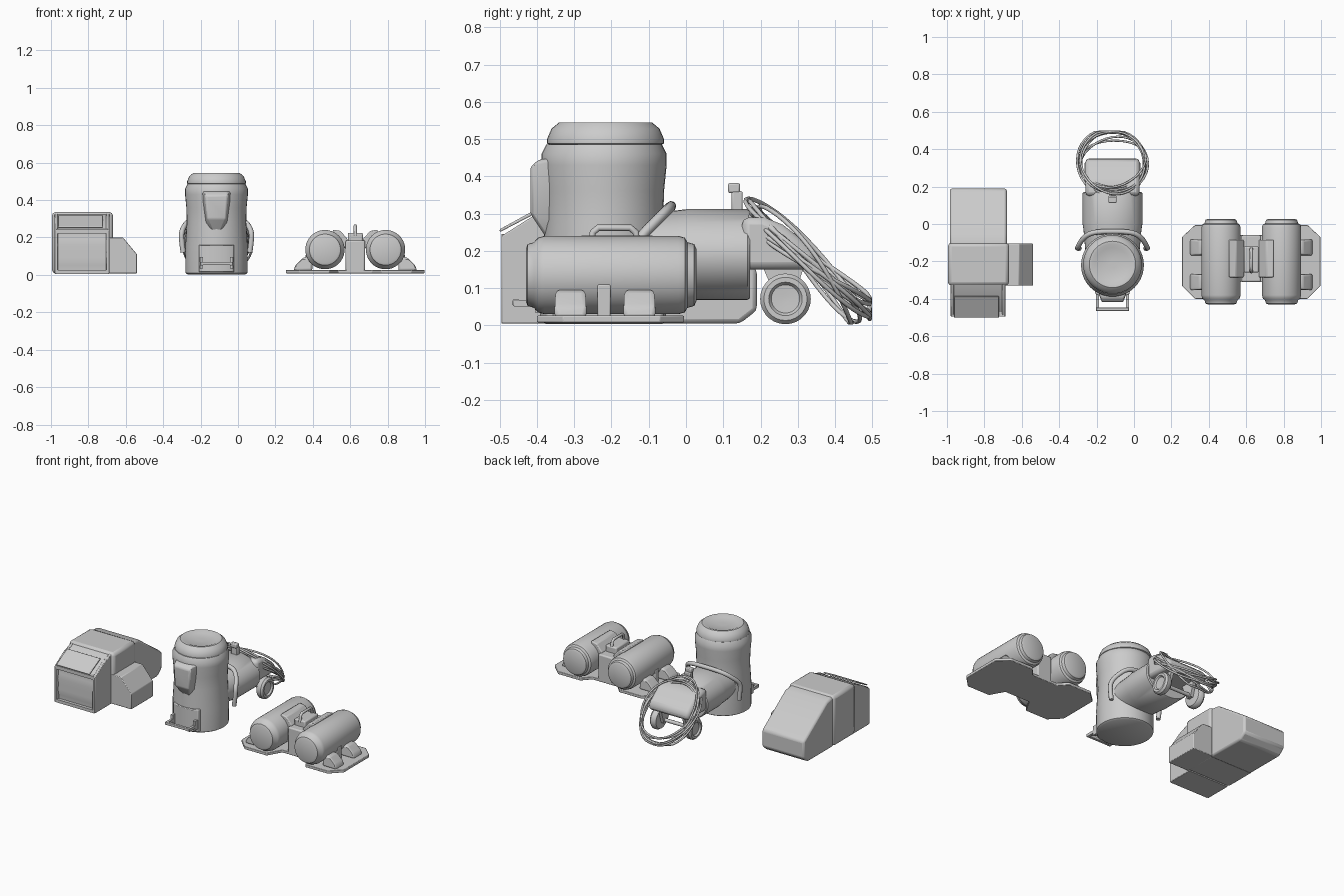
import bpy, bmesh, math, random
from mathutils import Vector, Matrix

if "Cube" in bpy.data.objects:
    bpy.data.objects.remove(bpy.data.objects["Cube"])

random.seed(4)
grey = bpy.data.materials.new("plain_grey")
grey.diffuse_color = (0.6, 0.6, 0.6, 1)
grey.use_nodes = True
grey.node_tree.nodes["Principled BSDF"].inputs["Base Color"].default_value = grey.diffuse_color


def finish(name, bm, bevel=0.0, angle=35):
    bmesh.ops.recalc_face_normals(bm, faces=bm.faces)
    me = bpy.data.meshes.new(name)
    bm.to_mesh(me)
    bm.free()
    me.shade_smooth()
    me.set_sharp_from_angle(angle=math.radians(angle))
    me.materials.append(grey)
    ob = bpy.data.objects.new(name, me)
    bpy.context.collection.objects.link(ob)
    if bevel:
        m = ob.modifiers.new("bevel", 'BEVEL')
        m.width, m.segments, m.limit_method = bevel, 2, 'ANGLE'
    return ob


def prism(name, pts, a, b, axis='x', bevel=0.0):
    """Extrude a 2D outline from a to b along an axis."""
    place = {'x': lambda p, h: (h, p[0], p[1]),
             'y': lambda p, h: (p[0], h, p[1]),
             'z': lambda p, h: (p[0], p[1], h)}[axis]
    bm = bmesh.new()
    lo = [bm.verts.new(place(p, a)) for p in pts]
    hi = [bm.verts.new(place(p, b)) for p in pts]
    bm.faces.new(lo)
    bm.faces.new(hi[::-1])
    for i in range(len(pts)):
        j = (i + 1) % len(pts)
        bm.faces.new((lo[i], lo[j], hi[j], hi[i]))
    return finish(name, bm, bevel)


def box(name, x0, x1, y0, y1, z0, z1, bevel=0.0):
    return prism(name, [(x0, y0), (x1, y0), (x1, y1), (x0, y1)], z0, z1, 'z', bevel)


def hull(name, pts, bevel=0.0):
    bm = bmesh.new()
    for p in pts:
        bm.verts.new(p)
    bmesh.ops.convex_hull(bm, input=bm.verts)
    bmesh.ops.dissolve_limit(bm, angle_limit=0.02, verts=bm.verts, edges=bm.edges)
    return finish(name, bm, bevel)


def lathe(name, profile, centre, axis='z', n=40, squash=1.0):
    """Turn (radius, height) pairs around an axis."""
    bm = bmesh.new()
    rings = []
    for r, h in profile:
        ring = []
        for i in range(n):
            t = 2 * math.pi * i / n
            u, v = r * math.cos(t), r * math.sin(t) * squash
            co = {'x': (h, u, v), 'y': (u, h, v), 'z': (u, v, h)}[axis]
            ring.append(bm.verts.new(Vector(co) + Vector(centre)))
        rings.append(ring)
    for p, q in zip(rings, rings[1:]):
        for i in range(n):
            j = (i + 1) % n
            bm.faces.new((p[i], p[j], q[j], q[i]))
    bm.faces.new(rings[0])
    bm.faces.new(rings[-1][::-1])
    return finish(name, bm)


def tube(name, paths, radius, cyclic=False, kind='POLY'):
    cu = bpy.data.curves.new(name, 'CURVE')
    cu.dimensions = '3D'
    cu.bevel_depth, cu.bevel_resolution, cu.use_fill_caps = radius, 2, True
    cu.resolution_u = 6
    for path in paths:
        s = cu.splines.new(kind)
        s.points.add(len(path) - 1)
        for p, co in zip(s.points, path):
            p.co = (*co, 1)
        s.use_cyclic_u = cyclic
        if kind == 'NURBS':
            s.order_u, s.use_endpoint_u = 3, True
    cu.materials.append(grey)
    ob = bpy.data.objects.new(name, cu)
    bpy.context.collection.objects.link(ob)
    return ob


# --- Boxy unit: front housing with recessed grille, wide middle, sloped rear
prism("front_housing", [(-0.475, 0.005), (-0.475, 0.05), (-0.485, 0.09), (-0.477, 0.12),
                        (-0.487, 0.16), (-0.477, 0.19), (-0.477, 0.24), (-0.40, 0.295),
                        (-0.32, 0.325), (-0.32, 0.005)], -0.975, -0.69)
cheek = [(-0.495, 0.005), (-0.495, 0.24), (-0.40, 0.30), (-0.32, 0.328), (-0.32, 0.005)]
prism("left_cheek", cheek, -0.98, -0.962, bevel=0.004)
prism("right_cheek", cheek, -0.705, -0.687, bevel=0.004)
box("front_sill", -0.97, -0.695, -0.495, -0.46, 0.005, 0.025)
box("front_lintel", -0.97, -0.695, -0.495, -0.46, 0.222, 0.245)
prism("front_flap", [(-0.5, 0.25), (-0.5, 0.258), (-0.39, 0.318), (-0.385, 0.31)],
      -0.962, -0.722, bevel=0.003)
box("middle_housing", -0.995, -0.668, -0.33, -0.1, 0.008, 0.336, 0.02)
prism("rear_housing", [(-0.12, 0.005), (0.145, 0.005), (0.19, 0.04), (0.19, 0.15),
                       (-0.05, 0.32), (-0.12, 0.33)], -0.985, -0.68, bevel=0.012)
prism("side_box", [(-0.69, 0.008), (-0.54, 0.008), (-0.54, 0.11), (-0.615, 0.2),
                   (-0.69, 0.2)], -0.33, -0.105, 'y', 0.004)

# --- Upright canister
CX, CY = -0.115, -0.22
lathe("canister_body", [(0.155, 0.003), (0.166, 0.01), (0.167, 0.15), (0.159, 0.28),
                        (0.161, 0.36), (0.168, 0.43), (0.168, 0.46), (0.155, 0.486)],
      (CX, CY, 0))
lathe("canister_lid", [(0.15, 0.484), (0.157, 0.488), (0.157, 0.5), (0.145, 0.528),
                       (0.124, 0.545), (0.11, 0.545), (0.09, 0.536), (0.02, 0.534)],
      (CX, CY + 0.004, 0))
hull("front_spout", [(CX + s * x, y, z) for s in (-1, 1) for x, y, z in
                     [(0.085, -0.34, 0.45), (0.06, -0.395, 0.445), (0.058, -0.418, 0.425),
                      (0.05, -0.418, 0.30), (0.035, -0.395, 0.27), (0.06, -0.34, 0.27),
                      (0.02, -0.365, 0.22)]], 0.008)
prism("front_panel", [(CX - 0.1, -0.33), (CX - 0.09, -0.375), (CX - 0.05, -0.392),
                      (CX + 0.05, -0.392), (CX + 0.09, -0.375), (CX + 0.1, -0.33)],
      0.015, 0.16, 'z', 0.004)
for i, s in enumerate((-1, 1)):
    x = CX + s * 0.08
    box(f"step_arm_{i}", x - 0.008, x + 0.008, -0.462, -0.37, 0.05, 0.068)
    box(f"step_post_{i}", x - 0.008, x + 0.008, -0.405, -0.37, 0.035, 0.095)
box("step_bar", CX - 0.088, CX + 0.088, -0.465, -0.447, 0.052, 0.07, 0.003)

# Horizontal rear drum and sloped neck
lathe("rear_drum", [(0.14, -0.2), (0.155, -0.03), (0.16, 0.0), (0.16, 0.165), (0.154, 0.172)],
      (CX, 0, 0.19), 'y', squash=0.76)
prism("rear_neck", [(0.15, 0.15), (0.15, 0.29), (0.21, 0.29), (0.26, 0.27), (0.35, 0.2),
                    (0.35, 0.15)], CX - 0.145, CX + 0.145, bevel=0.02)

# Wheels with dished faces
for i, s in enumerate((-1, 1)):
    lathe(f"rear_wheel_{i}", [(0.03, -0.025 * s), (0.06, -0.022 * s), (0.068, -0.01 * s),
                              (0.068, 0.012 * s), (0.058, 0.024 * s), (0.045, 0.024 * s),
                              (0.038, 0.014 * s), (0.01, 0.012 * s)],
          (CX + s * 0.125, 0.267, 0.071), 'x', 28)
    x = CX + s * 0.085
    hull(f"wheel_bracket_{i}", [(x + d, y, z) for d in (-0.01, 0.01) for y, z in
                                [(0.2, 0.17), (0.32, 0.17), (0.285, 0.055), (0.25, 0.055)]])
tube("wheel_axle", [[(CX - 0.12, 0.267, 0.071), (CX + 0.12, 0.267, 0.071)]], 0.012)

# Carrying handle wrapping the back of the canister
half = [(0.178, -0.13, 0.12), (0.188, -0.13, 0.19), (0.186, -0.125, 0.235),
        (0.165, -0.085, 0.275), (0.125, -0.05, 0.31), (0.06, -0.04, 0.32)]
path = [(CX + x, y, z) for x, y, z in half]
path += [(CX - x, y, z) for x, y, z in reversed(half)]
tube("carry_handle", [path], 0.014, kind='NURBS')

# Cord hook and coiled cord
box("hook_post", CX - 0.022, CX + 0.022, 0.122, 0.152, 0.3, 0.36, 0.005)
box("hook_tip", CX - 0.022, CX + 0.022, 0.113, 0.145, 0.355, 0.382, 0.005)
loops = []
for k in range(8):
    a, b = random.uniform(0.165, 0.192), random.uniform(0.195, 0.228)
    tilt, roll = random.uniform(-0.2, 0.2), random.uniform(-0.12, 0.12)
    rot = Matrix.Rotation(-math.pi / 4 + tilt, 3, 'X') @ Matrix.Rotation(roll, 3, 'Y')
    mid = Vector((CX, 0.33, 0.175 + random.uniform(-0.02, 0.02)))
    ring = []
    for i in range(36):
        t = 2 * math.pi * i / 36
        p = mid + rot @ Vector((a * math.cos(t), b * math.sin(t),
                                0.012 * math.sin(2 * t + k)))
        ring.append((p.x, min(p.y, 0.493), max(p.z, 0.008)))
    loops.append(ring)
tube("coiled_cord", loops, 0.006, cyclic=True)

# --- Twin tank unit on a notched base plate
TX = 0.627
edge = [(0.09, -0.31), (0.14, -0.4), (0.30, -0.4), (0.37, -0.33),
        (0.37, -0.07), (0.30, -0.005), (0.14, -0.005), (0.09, -0.06)]
outline = [(TX + x, y) for x, y in edge] + [(TX - x, y) for x, y in reversed(edge)]
prism("base_plate", outline, 0.008, 0.026, 'z', 0.003)
tank = [(0.07, -0.43), (0.083, -0.425), (0.088, -0.408), (0.1, -0.398), (0.105, -0.38),
        (0.105, -0.02), (0.1, -0.003), (0.088, 0.004), (0.083, 0.022), (0.07, 0.028)]
for i, s in enumerate((-1, 1)):
    def X(d):
        return TX + s * d
    lathe(f"tank_{i}", tank, (X(0.162), 0, 0.135), 'y')
    # outer clamps that hold the tank down
    for j, y in enumerate((-0.31, -0.125)):
        hull(f"tank_clamp_{i}{j}", [(X(d), y + e * w, z) for e in (-1, 1) for d, w, z in
                                    [(0.33, 0.044, 0.02), (0.322, 0.042, 0.05),
                                     (0.275, 0.04, 0.095), (0.23, 0.04, 0.095),
                                     (0.23, 0.044, 0.02)]], 0.012)
    box(f"clamp_peg_{i}", min(X(0.24), X(0.265)), max(X(0.24), X(0.265)),
        -0.238, -0.202, 0.02, 0.11, 0.004)
    # saddle arm reaching over the tank
    hull(f"saddle_arm_{i}", [(X(d), y, z) for y in (-0.285, -0.085) for d, z in
                             [(0.04, 0.19), (0.04, 0.13), (0.08, 0.235), (0.12, 0.242),
                              (0.12, 0.2)]], 0.006)
box("centre_block", TX - 0.052, TX + 0.052, -0.31, -0.06, 0.015, 0.185, 0.008)
box("valve_block", TX - 0.04, TX + 0.04, -0.26, -0.12, 0.17, 0.225, 0.008)
tube("valve_handle", [[(TX, -0.255, 0.21), (TX, -0.25, 0.25), (TX, -0.235, 0.262),
                       (TX, -0.15, 0.262), (TX, -0.135, 0.25), (TX, -0.13, 0.21)]], 0.009)
